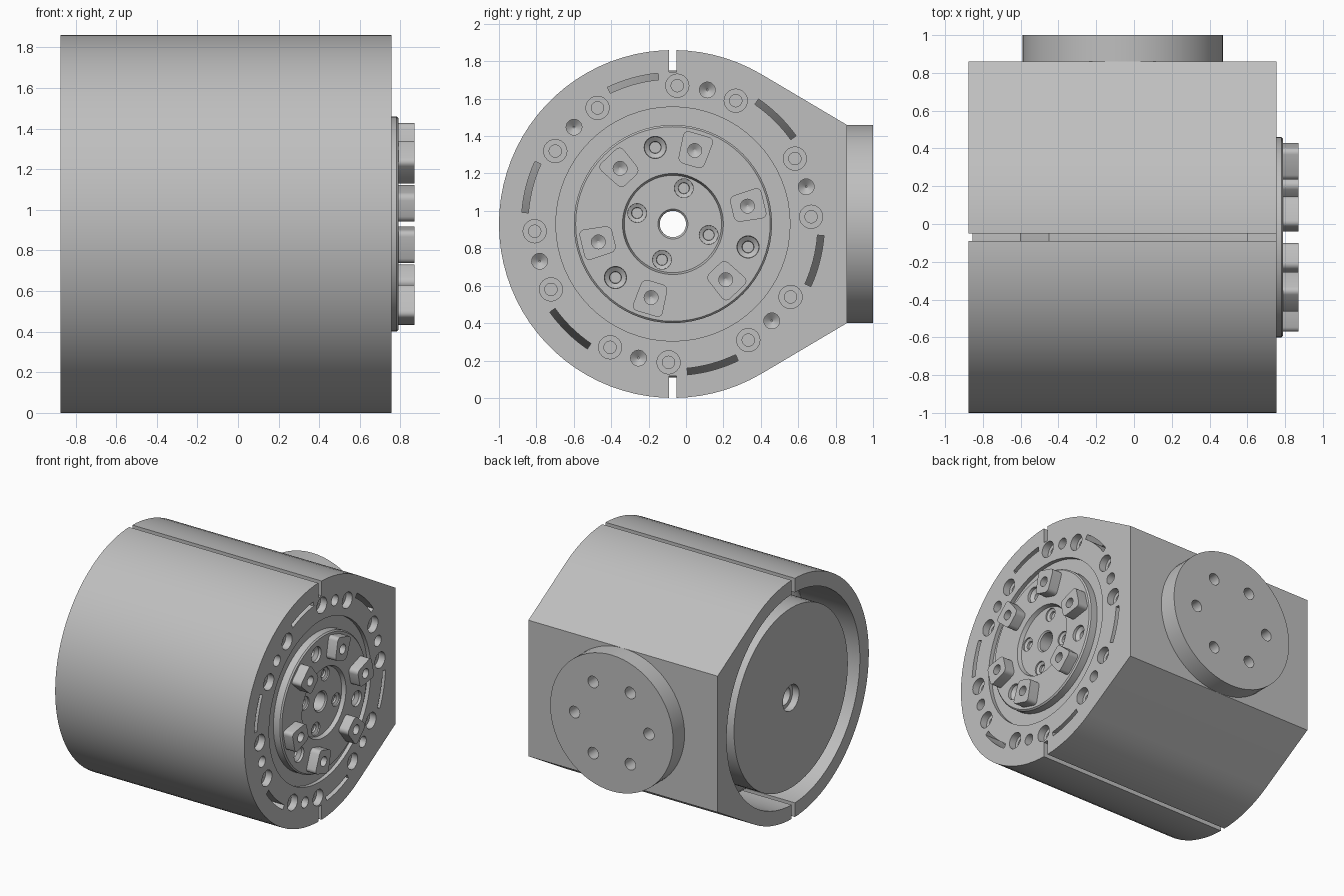
import bpy, bmesh, math
from mathutils import Matrix, Vector

if "Cube" in bpy.data.objects:
    bpy.data.objects.remove(bpy.data.objects["Cube"])

CY, CZ, R = -0.07, 0.93, 0.93          # main axis and outer radius
LEFT, RIGHT = 0.755, -0.875            # end faces of the body

metal = bpy.data.materials.new("grey metal")
metal.use_nodes = True
grey = (0.52, 0.52, 0.52, 1)
metal.diffuse_color = grey
metal.node_tree.nodes["Principled BSDF"].inputs["Base Color"].default_value = grey


def on_axis(angle, radius):
    a = math.radians(angle)
    return (0, CY + radius * math.cos(a), CZ + radius * math.sin(a))


def prism(bm, outline, x0, x1):
    """Extrude a (y, z) outline along x."""
    low = [bm.verts.new((x0, y, z)) for y, z in outline]
    face = bm.faces.new(low)
    top = bmesh.ops.extrude_face_region(bm, geom=[face])["geom"]
    verts = [g for g in top if isinstance(g, bmesh.types.BMVert)]
    bmesh.ops.translate(bm, verts=verts, vec=(x1 - x0, 0, 0))


def lathe(bm, profile, centre=(0, CY, CZ), segs=24, closed=False, along_y=False):
    """Revolve (position, radius) pairs around an axis parallel to x or y."""
    rings = []
    for p, r in profile:
        ring = []
        for i in range(segs):
            a = math.tau * i / segs
            u, v = r * math.cos(a), r * math.sin(a)
            ring.append(bm.verts.new(Vector(centre) + Vector((u, p, v) if along_y else (p, u, v))))
        rings.append(ring)
    pairs = list(zip(rings, rings[1:]))
    if closed:
        pairs.append((rings[-1], rings[0]))
    else:
        bm.faces.new(rings[0])
        bm.faces.new(rings[-1])
    for a, b in pairs:
        for i in range(segs):
            j = (i + 1) % segs
            bm.faces.new((a[i], a[j], b[j], b[i]))


def make(name, bm):
    bmesh.ops.recalc_face_normals(bm, faces=bm.faces)
    mesh = bpy.data.meshes.new(name)
    bm.to_mesh(mesh)
    bm.free()
    mesh.materials.append(metal)
    ob = bpy.data.objects.new(name, mesh)
    bpy.context.collection.objects.link(ob)
    return ob


def cut(ob, bm):
    """Subtract the solids in bm from ob and bake the result."""
    cutter = make("cutter", bm)
    cutter.hide_render = True
    mod = ob.modifiers.new("cut", "BOOLEAN")
    mod.operation, mod.solver, mod.object = "DIFFERENCE", "EXACT", cutter
    graph = bpy.context.evaluated_depsgraph_get()
    mesh = bpy.data.meshes.new_from_object(ob.evaluated_get(graph))
    ob.modifiers.clear()
    ob.data = mesh
    bpy.data.objects.remove(cutter)


# Body: round shell blending tangentially into a flat back
bm = bmesh.new()
tangent = 59.4
outline = [on_axis(tangent + (360 - 2 * tangent) * i / 56, R)[1:] for i in range(57)]
prism(bm, outline + [(0.86, 0.40), (0.86, 1.46)], RIGHT, LEFT)
body = make("body", bm)

# Hollow interior, open on the right end
bm = bmesh.new()
lathe(bm, [(-1, 0.82), (0.6, 0.82)], segs=72)
cut(body, bm)

# Long slits, hub recess, bolt holes and curved slots
bm = bmesh.new()
for s in (-1, 1):
    z0, z1 = CZ + s * 0.814, CZ + s * 1.0
    prism(bm, [(CY - 0.02, z0), (CY + 0.02, z0), (CY + 0.02, z1), (CY - 0.02, z1)], -1, 1)
lathe(bm, [(0.9, 0.626), (0.725, 0.626), (0.725, 0.07), (0.5, 0.07)], segs=64)
for k in range(6):
    mid = 15.6 + 60 * k
    lathe(bm, [(0.8, 0.042), (0.67, 0.042), (0.64, 0.005)], on_axis(mid, 0.74))
    for d in (-12.6, 12.6):
        lathe(bm, [(0.8, 0.062), (0.70, 0.062), (0.70, 0.033), (0.63, 0.033)], on_axis(mid + d, 0.74))
    arc = [mid + 30 + 10 * (i / 4 - 1) for i in range(9)]
    slot = [on_axis(a, 0.81)[1:] for a in arc] + [on_axis(a, 0.775)[1:] for a in reversed(arc)]
    prism(bm, slot, 0.5, 0.9)
cut(body, bm)

# Inner core with a flared collar and a stepped centre bore
bm = bmesh.new()
lathe(bm, [(-0.855, 0.70), (-0.6, 0.70), (-0.45, 0.822), (0.2, 0.74), (0.61, 0.72),
           (0.61, 0.07), (-0.8, 0.07), (-0.8, 0.1), (-0.855, 0.1)], segs=72, closed=True)
core = make("inner_core", bm)

# Hub disc with a sunken middle
bm = bmesh.new()
lathe(bm, [(0.71, 0.07), (0.71, 0.53), (0.78, 0.53), (0.79, 0.52), (0.79, 0.27),
           (0.76, 0.26), (0.76, 0.08), (0.75, 0.07)], segs=64, closed=True)
hub = make("hub_disc", bm)
bm = bmesh.new()
for k in range(3):
    lathe(bm, [(0.85, 0.064), (0.77, 0.058), (0.75, 0.032), (0.72, 0.03)], on_axis(103 + 120 * k, 0.42))
for k in range(4):
    lathe(bm, [(0.8, 0.053), (0.75, 0.05), (0.74, 0.03), (0.72, 0.028)], on_axis(73 + 90 * k, 0.2))
cut(hub, bm)

# Six rounded bosses with threaded-hole recesses
bosses = []
for k in range(6):
    angle = 13.5 + 60 * k
    bm = bmesh.new()
    prism(bm, [(-0.085, -0.07), (0.09, -0.085), (0.09, 0.085), (-0.085, 0.07)], 0.77, 0.87)
    upright = [e for e in bm.edges if abs(e.verts[0].co.x - e.verts[1].co.x) > 0.05]
    bmesh.ops.bevel(bm, geom=upright, offset=0.03, segments=4, profile=0.5, affect="EDGES")
    place = Matrix.Translation(on_axis(angle, 0.41)) @ Matrix.Rotation(math.radians(angle), 4, "X")
    bmesh.ops.transform(bm, matrix=place, verts=bm.verts)
    boss = make("boss_%d" % (k + 1), bm)
    bm = bmesh.new()
    lathe(bm, [(0.9, 0.037), (0.81, 0.037), (0.79, 0.006)], on_axis(angle, 0.41))
    cut(boss, bm)
    bosses.append(boss)

# Round mounting flange on the back
bm = bmesh.new()
lathe(bm, [(0.85, 0.53), (1.0, 0.53)], (-0.06, 0, CZ), 64, along_y=True)
flange = make("back_flange", bm)
bm = bmesh.new()
for k in range(6):
    a = math.radians(60 * k)
    spot = (-0.06 + 0.32 * math.cos(a), 0, CZ + 0.32 * math.sin(a))
    lathe(bm, [(0.88, 0.045), (1.1, 0.045)], spot, along_y=True)
cut(flange, bm)

# Smooth curved walls, crisp edges
bpy.ops.object.select_all(action="DESELECT")
for ob in [body, core, hub, flange] + bosses:
    ob.select_set(True)
    bpy.context.view_layer.objects.active = ob
bpy.ops.object.shade_smooth_by_angle(angle=math.radians(30))
